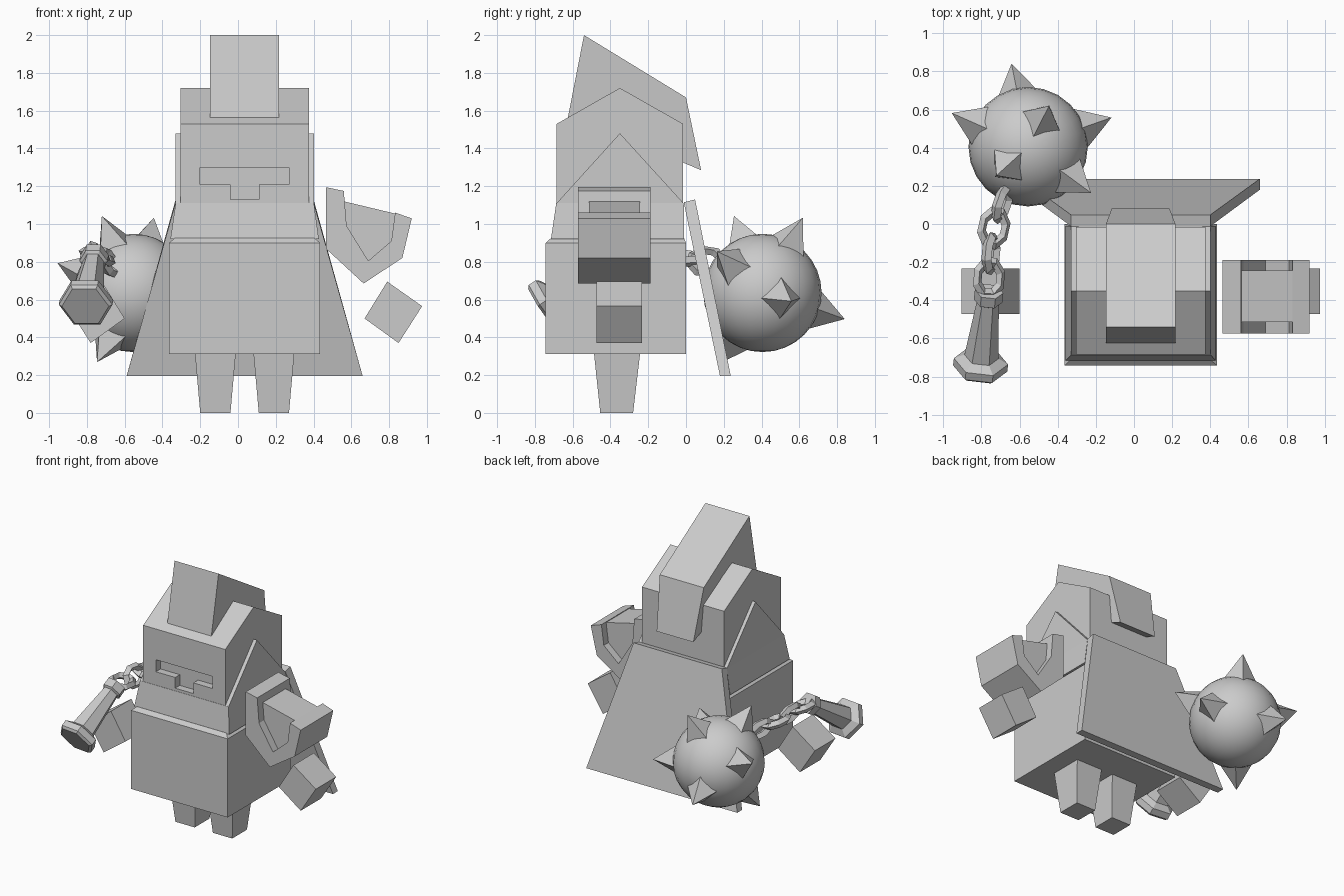
import bpy, bmesh, math
from mathutils import Vector, Matrix

if "Cube" in bpy.data.objects:
    bpy.data.objects.remove(bpy.data.objects["Cube"])

grey = bpy.data.materials.new("plain_grey")
grey.diffuse_color = (0.6, 0.6, 0.6, 1)
grey.use_nodes = True
grey.node_tree.nodes["Principled BSDF"].inputs["Base Color"].default_value = grey.diffuse_color


def finish(name, bm):
    bmesh.ops.recalc_face_normals(bm, faces=bm.faces)
    me = bpy.data.meshes.new(name)
    bm.to_mesh(me)
    bm.free()
    me.materials.append(grey)
    ob = bpy.data.objects.new(name, me)
    bpy.context.collection.objects.link(ob)
    return ob


def loft(name, rings):
    """Closed solid through rings with equal point counts."""
    bm = bmesh.new()
    vs = [[bm.verts.new(p) for p in r] for r in rings]
    n = len(rings[0])
    for a, b in zip(vs, vs[1:]):
        for i in range(n):
            j = (i + 1) % n
            bm.faces.new((a[i], a[j], b[j], b[i]))
    bm.faces.new(vs[0])
    bm.faces.new(vs[-1])
    return finish(name, bm)


def rect(x0, x1, y0, y1, z):
    return [(x0, y0, z), (x1, y0, z), (x1, y1, z), (x0, y1, z)]


def prism_x(name, prof, x0, x1):
    return loft(name, [[(x, y, z) for y, z in prof] for x in (x0, x1)])


def prism_y(name, prof, y0, y1):
    return loft(name, [[(x, y, z) for x, z in prof] for y in (y0, y1)])


def aim(start, direction):
    q = Vector(direction).to_track_quat('Z', 'Y')
    return Matrix.Translation(start) @ q.to_matrix().to_4x4()


MID = 0.035  # centre line of the figure

# Torso with a bevelled top edge
loft("body", [rect(-0.365, 0.435, -0.743, 0, 0.312),
              rect(-0.365, 0.435, -0.743, 0, 0.9),
              rect(-0.335, 0.405, -0.715, -0.01, 0.925)])

# Legs
for side, name in ((-1, "right_leg"), (1, "left_leg")):
    c = MID + side * 0.155
    loft(name, [rect(c - 0.08, c + 0.08, -0.454, -0.28, 0),
                rect(c - 0.108, c + 0.108, -0.487, -0.243, 0.315)])

# Helmet with a T-shaped visor slot
helmet = prism_x("helmet", [(-0.685, 1.1), (-0.685, 1.53), (-0.35, 1.72),
                            (-0.015, 1.53), (-0.015, 1.1)], -0.305, 0.375)
slot = prism_y("visor_cutter", [(-0.2, 1.3), (0.27, 1.3), (0.27, 1.21), (0.11, 1.21),
                                (0.11, 1.13), (-0.04, 1.13), (-0.04, 1.21), (-0.2, 1.21)],
               -0.8, -0.63)
slot.hide_render = True
slot.hide_viewport = True
cut = helmet.modifiers.new("visor", 'BOOLEAN')
cut.object = slot
cut.operation = 'DIFFERENCE'
cut.solver = 'EXACT'

# Flared neck guard and pointed cheek plates
loft("neck_guard", [rect(-0.358, 0.428, -0.715, -0.01, 0.92),
                    rect(-0.33, 0.402, -0.687, -0.012, 1.11)])
for name, x0, x1 in (("right_cheek", -0.33, -0.29), ("left_cheek", 0.36, 0.402)):
    prism_x(name, [(-0.685, 1.11), (-0.35, 1.48), (-0.013, 1.11)], x0, x1)

# Crest, narrowing at its tail
plume = [(-0.625, 1.565, 0), (-0.54, 2.0, 0), (0, 1.67, 0), (0.08, 1.285, 0.03),
         (-0.015, 1.325, 0.03)]
loft("crest", [[(MID + s * (0.182 - t), y, z) for y, z, t in plume] for s in (-1, 1)])

# Cape
loft("cape", [[(-0.59, 0.18, 0.195), (0.66, 0.18, 0.195),
               (0.66, 0.237, 0.195), (-0.59, 0.237, 0.195)],
              [(-0.33, -0.012, 1.115), (0.4, -0.012, 1.115),
               (0.4, 0.048, 1.13), (-0.33, 0.048, 1.13)]])

# Hands
hand = [(0.79, 0.695), (0.975, 0.565), (0.85, 0.37), (0.67, 0.5)]
prism_y("left_hand", hand, -0.473, -0.232)
prism_y("right_hand", [(2 * MID - x, z) for x, z in hand], -0.473, -0.232)

# Shoulder guard: U-shaped rim around a narrower core
outer = [(0.465, 1.195), (0.465, 0.87), (0.665, 0.685), (0.87, 0.82), (0.92, 1.03)]
inner = [(0.832, 1.06), (0.812, 0.91), (0.69, 0.805), (0.575, 0.99), (0.56, 1.175)]
bm = bmesh.new()
prof = list(zip(outer, reversed(inner)))
front, back = [[[bm.verts.new((x, y, z)) for x, z in pair] for pair in prof]
               for y in (-0.573, -0.188)]
for i in range(len(prof) - 1):
    a, b, c, d = front[i], front[i + 1], back[i], back[i + 1]
    bm.faces.new((a[0], a[1], b[1], b[0]))
    bm.faces.new((c[0], c[1], d[1], d[0]))
    bm.faces.new((a[0], b[0], d[0], c[0]))
    bm.faces.new((a[1], b[1], d[1], c[1]))
for i in (0, -1):
    bm.faces.new((front[i][0], front[i][1], back[i][1], back[i][0]))
finish("shoulder_rim", bm)
prism_y("shoulder_core", [(0.56, 1.12), (0.575, 0.98), (0.69, 0.8), (0.815, 0.9),
                          (0.832, 1.055)], -0.513, -0.243)

# Hexagonal flail handle with a wide pommel
axis = Vector((0.05, 0.43, 0.28)).normalized()
m = aim((-0.808, -0.77, 0.565), axis)
rings = []
for t, r in ((0, 0.125), (0.015, 0.143), (0.06, 0.143), (0.09, 0.09), (0.43, 0.058),
             (0.44, 0.075), (0.5, 0.075)):
    rings.append([m @ Vector((r * math.cos(k * math.pi / 3), r * math.sin(k * math.pi / 3), t))
                  for k in range(6)])
loft("flail_handle", rings)

# Chain links, alternately turned
path = [(-0.76, -0.285, 0.835), (-0.75, -0.155, 0.83), (-0.735, -0.02, 0.82), (-0.69, 0.11, 0.8)]
for i, p in enumerate(path):
    a, b = Vector(path[max(i - 1, 0)]), Vector(path[min(i + 1, 3)])
    bpy.ops.mesh.primitive_torus_add(major_segments=8, minor_segments=4,
                                     major_radius=0.078, minor_radius=0.028)
    link = bpy.context.object
    link.name = f"chain_link_{i + 1}"
    link.data.materials.append(grey)
    link.data.transform(Matrix.Rotation(math.pi / 8, 4, 'Z'))
    link.data.transform(Matrix.Diagonal((0.85, 1.12, 1, 1)))
    # local Y runs along the chain
    turn = (b - a).to_track_quat('Y', 'Z').to_matrix().to_4x4()
    roll = Matrix.Rotation(math.radians(15 if i % 2 == 0 else 70), 4, 'Y')
    link.matrix_world = Matrix.Translation(p) @ turn @ roll

# Spiked ball
ball = Vector((-0.555, 0.405, 0.635))
bpy.ops.mesh.primitive_uv_sphere_add(segments=24, ring_count=16, radius=0.313, location=ball)
ob = bpy.context.object
ob.name = "flail_ball"
ob.data.materials.append(grey)
bpy.ops.object.shade_smooth()

tips = [(-0.085, 0.425, -0.135), (-0.42, 0.185, 0.165), (0.4, 0.14, -0.04),
        (0.11, 0.215, 0.4), (-0.165, -0.15, 0.405), (0.3, -0.22, 0.2),
        (-0.175, -0.195, -0.335)]
for i, tip in enumerate(tips):
    d = Vector(tip).normalized()
    bm = bmesh.new()
    bmesh.ops.create_cone(bm, cap_ends=True, segments=4, radius1=0.125, radius2=0, depth=0.2,
                          matrix=aim(ball + d * 0.365, d))
    finish(f"spike_{i + 1}", bm)
